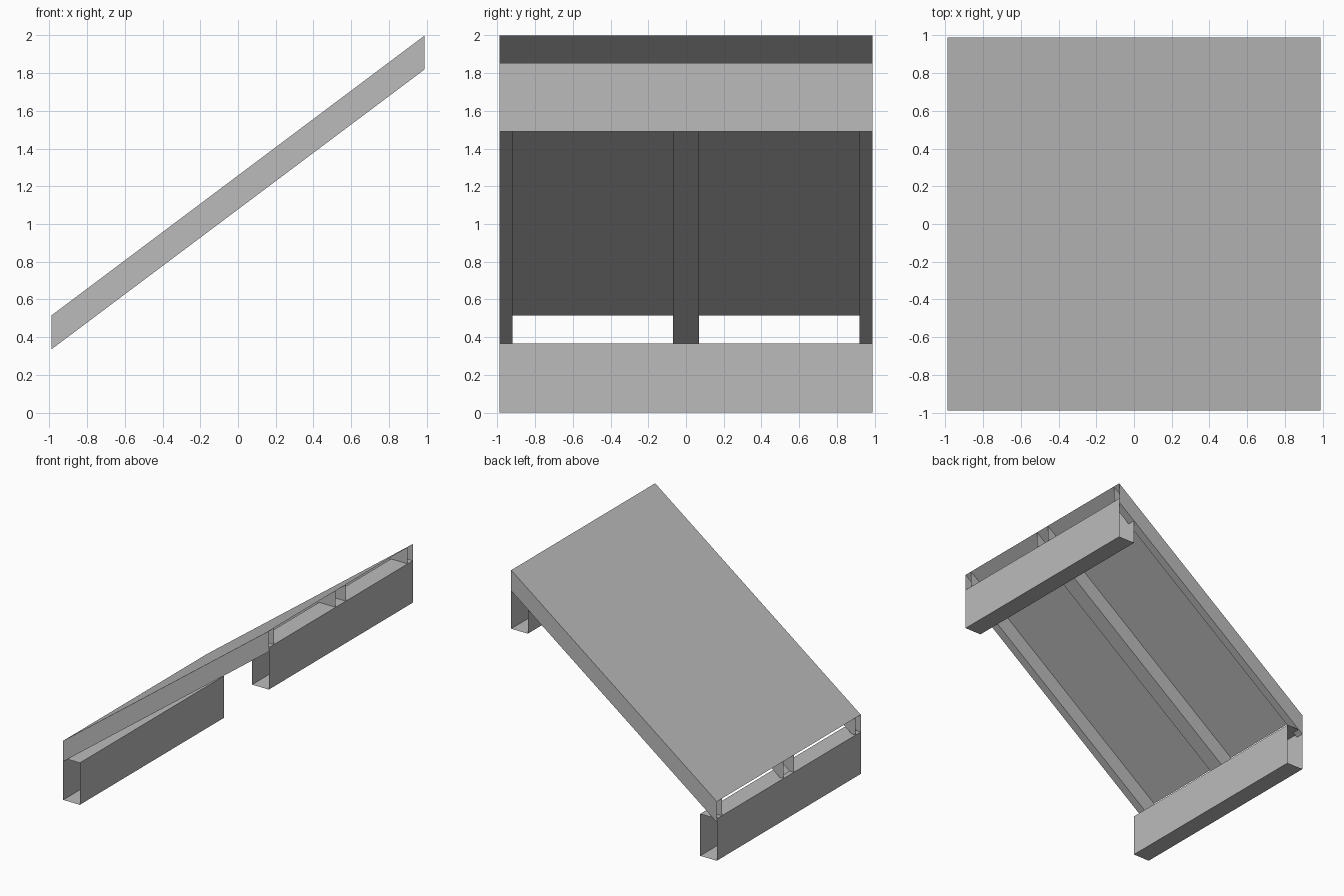
import bpy
import bmesh
from mathutils import Vector

cube = bpy.data.objects.get("Cube")
if cube:
    bpy.data.objects.remove(cube, do_unlink=True)

HALF = 0.99            # half length and half width of the slope
LOW, HIGH = 0.515, 2.0  # deck height at its two ends
DEPTH = 0.18           # vertical rafter depth

gray = bpy.data.materials.new("plain_gray")
gray.use_nodes = True
color = (0.5, 0.5, 0.5, 1)
gray.diffuse_color = color
gray.node_tree.nodes["Principled BSDF"].inputs["Base Color"].default_value = color


def sheet(name, profile, sweep, closed=False):
    """Sweep a profile along a vector into an open-ended thin shell."""
    bm = bmesh.new()
    start = [bm.verts.new(p) for p in profile]
    end = [bm.verts.new(Vector(p) + Vector(sweep)) for p in profile]
    count = len(profile)
    for i in range(count if closed else count - 1):
        j = (i + 1) % count
        bm.faces.new((start[i], start[j], end[j], end[i]))
    mesh = bpy.data.meshes.new(name)
    bm.to_mesh(mesh)
    bm.free()
    mesh.materials.append(gray)
    obj = bpy.data.objects.new(name, mesh)
    bpy.context.collection.objects.link(obj)
    return obj


slope = (2 * HALF, 0, HIGH - LOW)

# Sloping deck
sheet("deck", [(-HALF, HALF, LOW), (-HALF, -HALF, LOW)], slope)

# Hollow rafters hanging under the deck, open at both ends
for name, y0, y1 in (("front_rafter", -HALF, -0.92),
                     ("middle_rafter", -0.07, 0.07),
                     ("back_rafter", 0.92, HALF)):
    bottom = LOW - DEPTH
    sheet(name, [(-HALF, y0, LOW), (-HALF, y0, bottom),
                 (-HALF, y1, bottom), (-HALF, y1, LOW)][::-1],
          slope)

# Hollow cross beams, open at both ends
for name, x0, z0 in (("low_beam", -HALF, 0), ("high_beam", HALF - 0.16, 1.49)):
    x1, z1 = x0 + 0.16, z0 + 0.365
    sheet(name, [(x0, -HALF, z0), (x0, -HALF, z1),
                 (x1, -HALF, z1), (x1, -HALF, z0)],
          (0, 2 * HALF, 0), closed=True)

# Keep every shell facing outward
for obj in bpy.context.collection.objects:
    if obj.name.endswith(("_rafter", "_beam")):
        center = sum((v.co for v in obj.data.vertices), Vector()) / len(obj.data.vertices)
        bm = bmesh.new()
        bm.from_mesh(obj.data)
        for f in bm.faces:
            f.normal_update()
            if f.normal.dot(f.calc_center_median() - center) < 0:
                f.normal_flip()
        bm.to_mesh(obj.data)
        bm.free()
    elif obj.name == "deck":
        if obj.data.polygons[0].normal.z < 0:
            obj.data.flip_normals()
